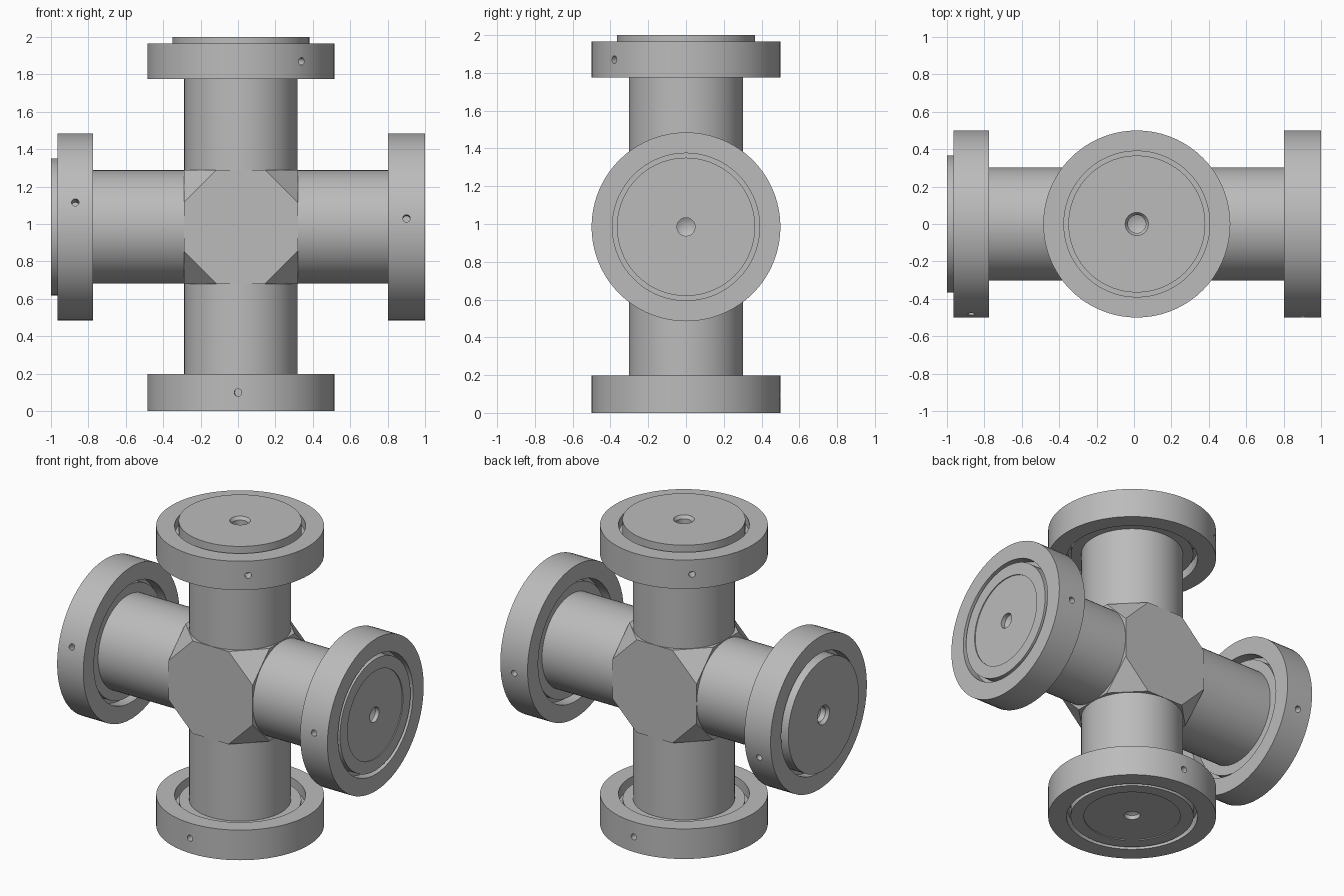
import bpy, bmesh, math
from mathutils import Matrix, Vector

cube = bpy.data.objects.get("Cube")
if cube:
    bpy.data.objects.remove(cube, do_unlink=True)

CENTRE = Vector((0.015, 0, 0.985))
HALF = 0.305      # half width of the centre block
CUT = 0.175       # corner truncation along each edge
SEGMENTS = 72

metal = bpy.data.materials.new("grey metal")
metal.use_nodes = True
GREY = (0.5, 0.5, 0.5, 1)
metal.diffuse_color = GREY
metal.node_tree.nodes["Principled BSDF"].inputs["Base Color"].default_value = GREY


def make_object(name, bm, matrix):
    bmesh.ops.remove_doubles(bm, verts=bm.verts, dist=1e-5)
    bmesh.ops.recalc_face_normals(bm, faces=bm.faces)
    mesh = bpy.data.meshes.new(name)
    bm.to_mesh(mesh)
    bm.free()
    mesh.materials.append(metal)
    ob = bpy.data.objects.new(name, mesh)
    ob.matrix_world = matrix
    bpy.context.collection.objects.link(ob)
    return ob


def smooth(ob):
    bpy.ops.object.select_all(action='DESELECT')
    ob.select_set(True)
    bpy.context.view_layer.objects.active = ob
    bpy.ops.object.shade_smooth_by_angle(angle=math.radians(25))


def lathe(name, profile, matrix, closed=False):
    """Turn a (radius, height) profile around the local z axis."""
    bm = bmesh.new()
    verts = [bm.verts.new((r, 0, h)) for r, h in profile]
    edges = [bm.edges.new(pair) for pair in zip(verts, verts[1:])]
    if closed:
        edges.append(bm.edges.new((verts[-1], verts[0])))
    bmesh.ops.spin(bm, geom=verts + edges, cent=(0, 0, 0), axis=(0, 0, 1),
                   angle=math.tau, steps=SEGMENTS, use_merge=True)
    return make_object(name, bm, matrix)


def drill(ob, position, direction):
    """Sink a small blind hole into the rim."""
    bm = bmesh.new()
    bmesh.ops.create_cone(bm, cap_ends=True, segments=16, radius1=0.02,
                          radius2=0.02, depth=0.14)
    turn = direction.to_track_quat('Z', 'Y').to_matrix().to_4x4()
    cutter = make_object("drill_cutter", bm, Matrix.Translation(position) @ turn)
    cutter.hide_render = True
    mod = ob.modifiers.new("hole", 'BOOLEAN')
    mod.operation = 'DIFFERENCE'
    mod.solver = 'EXACT'
    mod.object = cutter
    bpy.context.view_layer.objects.active = ob
    bpy.ops.object.modifier_apply(modifier=mod.name)
    bpy.data.objects.remove(cutter, do_unlink=True)


# Centre block with its eight corners cut off
bm = bmesh.new()
bmesh.ops.create_cube(bm, size=2 * HALF)
for sx in (-1, 1):
    for sy in (-1, 1):
        for sz in (-1, 1):
            corner = Vector((sx, sy, sz))
            point = corner * HALF - Vector((sx * CUT, 0, 0))
            cut = bmesh.ops.bisect_plane(bm, geom=bm.verts[:] + bm.edges[:] + bm.faces[:],
                                         plane_co=point, plane_no=corner, clear_outer=True)
            rim = [e for e in cut["geom_cut"] if isinstance(e, bmesh.types.BMEdge)]
            bmesh.ops.contextual_create(bm, geom=rim)
make_object("centre_block", bm, Matrix.Translation(CENTRE))


def arm(name, turn, male, hole_direction):
    """One pipe with its end hub and loose clamping ring."""
    matrix = Matrix.Translation(CENTRE) @ turn
    # Pipe and hub, with a shoulder that carries the ring
    body = [(0, 0.2), (0.303, 0.2), (0.303, 0.82), (0.365, 0.82), (0.365, 0.86),
            (0.4, 0.86), (0.4, 0.92), (0.366, 0.92)]
    if male:
        end = [(0.366, 1.015), (0.062, 1.015), (0.048, 0.995), (0.048, 0.96), (0, 0.94)]
    else:
        end = [(0.366, 0.983), (0.288, 0.983), (0.288, 0.977), (0.048, 0.977),
               (0.048, 0.95), (0, 0.92)]
    smooth(lathe(name + "_pipe", body + end, matrix))

    # Ring with two opposite holes in the rim
    low, high = (0.79, 0.98) if male else (0.787, 0.985)
    ring = lathe(name + "_ring", [(0.39, low), (0.5, low), (0.5, high), (0.39, high)],
                 matrix, closed=True)
    middle = matrix @ Vector((0, 0, (low + high) / 2))
    direction = Vector(hole_direction).normalized()
    for side in (1, -1):
        drill(ring, middle + direction * side * 0.5, direction * side)
    smooth(ring)


arm("top", Matrix.Identity(4), True, (0.325, -0.38, 0))
arm("bottom", Matrix.Rotation(math.pi, 4, 'X'), False, (-0.015, -0.5, 0))
arm("left", Matrix.Rotation(math.pi / 2, 4, 'Y'), False, (0, -0.5, 0.045))
arm("right", Matrix.Rotation(-math.pi / 2, 4, 'Y'), True, (0, -0.48, 0.13))
